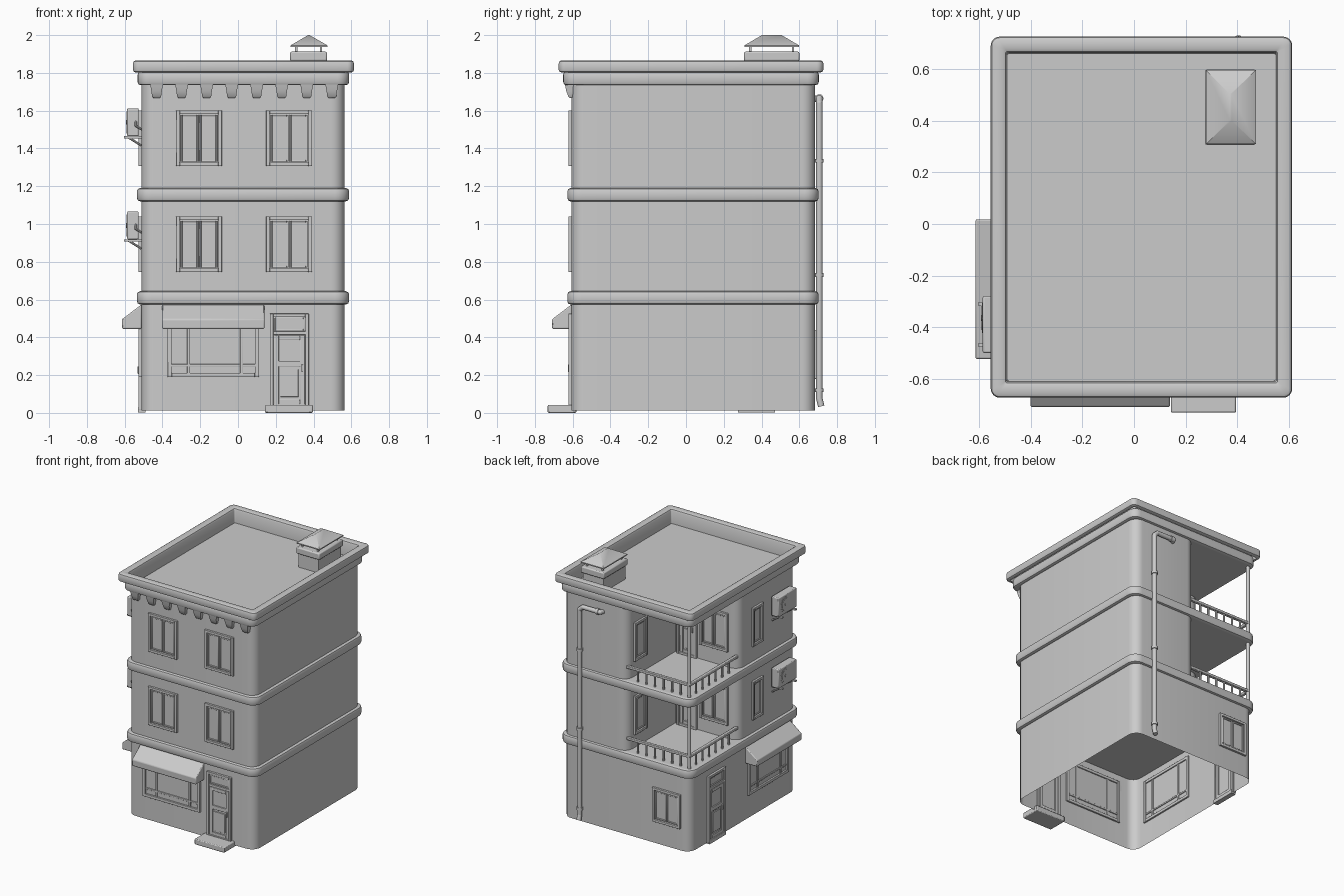
import bpy, bmesh, math
from mathutils import Matrix, Vector

if "Cube" in bpy.data.objects:
    bpy.data.objects.remove(bpy.data.objects["Cube"], do_unlink=True)

COLOR = (0.6, 0.6, 0.6, 1)
plaster = bpy.data.materials.new("light_grey")
plaster.use_nodes = True
plaster.diffuse_color = COLOR
plaster.node_tree.nodes["Principled BSDF"].inputs["Base Color"].default_value = COLOR
parts = []

# Building outline
X0, X1, Y0, Y1 = -0.511, 0.564, -0.606, 0.684
RX, RY = 0.02, 0.10          # inner corner of the balcony recess
R = 0.07


def wall(x, y, degrees):
    """Local frame of a wall: x along it, -y outward, z up."""
    return Matrix.Translation((x, y, 0)) @ Matrix.Rotation(math.radians(degrees), 4, "Z")


FRONT, SIDE, BACK = wall(0, Y0, 0), wall(X0, 0, -90), wall(0, Y1, 180)
RECESS_BACK, RECESS_SIDE = wall(0, RY, 180), wall(RX, 0, -90)


def finish(name, bm, matrix=Matrix(), bevel=0):
    bmesh.ops.recalc_face_normals(bm, faces=bm.faces)
    mesh = bpy.data.meshes.new(name)
    bm.transform(matrix)
    bm.to_mesh(mesh)
    bm.free()
    mesh.materials.append(plaster)
    ob = bpy.data.objects.new(name, mesh)
    bpy.context.collection.objects.link(ob)
    if bevel:
        mod = ob.modifiers.new("bevel", "BEVEL")
        mod.width, mod.segments = bevel, 2
    parts.append(ob)


def rounded(corners, steps=6):
    """Outline with arcs; corners are (x, y, radius), counter-clockwise."""
    loop = []
    for i, (x, y, r) in enumerate(corners):
        p = Vector((x, y))
        a = (Vector(corners[i - 1][:2]) - p).normalized()
        b = (Vector(corners[(i + 1) % len(corners)][:2]) - p).normalized()
        if r <= 0:
            loop.append(p)
            continue
        for k in range(steps + 1):
            t = k / steps * math.pi / 2
            loop.append(p + a * r * (1 - math.sin(t)) + b * r * (1 - math.cos(t)))
    return loop


def loft(name, rings, caps=(True, True), matrix=Matrix(), bevel=0):
    """Skin a list of (outline, z)."""
    bm = bmesh.new()
    rows = [[bm.verts.new((p[0], p[1], z)) for p in loop] for loop, z in rings]
    n = len(rows[0])
    for lo, hi in zip(rows, rows[1:]):
        for i in range(n):
            bm.faces.new((lo[i], lo[(i + 1) % n], hi[(i + 1) % n], hi[i]))
    if caps[0]:
        bm.faces.new(rows[0][::-1])
    if caps[1]:
        bm.faces.new(rows[-1])
    finish(name, bm, matrix, bevel)


def rect(x0, x1, y0, y1, r=0, d=0):
    x0, x1, y0, y1 = x0 + d, x1 - d, y0 + d, y1 - d
    r = max(r - d, 0.008) if r else 0
    return rounded([(x0, y0, r), (x1, y0, r), (x1, y1, r), (x0, y1, r)])


def moulding(name, x0, x1, y0, y1, z0, z1, r, top=True):
    e = 0.016
    profile = [(e + 0.012, z0), (e, z0), (e * 0.3, z0 + e * 0.3), (0, z0 + e),
               (0, z1 - e), (e * 0.3, z1 - e * 0.3), (e, z1), (e + 0.012, z1)]
    loft(name, [(rect(x0, x1, y0, y1, r, d), z) for d, z in profile], (True, top))


def boxes(name, matrix, specs, bevel=0):
    """Boxes as (u0, u1, out0, out1, z0, z1) on a wall, joined in one object."""
    bm = bmesh.new()
    for u0, u1, o0, o1, z0, z1 in specs:
        size = Matrix.Diagonal((u1 - u0, o1 - o0, z1 - z0, 1))
        at = Matrix.Translation(((u0 + u1) / 2, -(o0 + o1) / 2, (z0 + z1) / 2))
        bmesh.ops.create_cube(bm, size=1, matrix=at @ size)
    finish(name, bm, matrix, bevel)


def tube(name, points, r, matrix=Matrix(), sides=12):
    bm = bmesh.new()
    pts = [Vector(p) for p in points]
    for a, b in zip(pts, pts[1:]):
        turn = (b - a).to_track_quat("Z", "Y").to_matrix().to_4x4()
        bmesh.ops.create_cone(bm, cap_ends=True, segments=sides, radius1=r, radius2=r,
                              depth=(b - a).length,
                              matrix=Matrix.Translation((a + b) / 2) @ turn)
    for p in pts[1:-1]:
        bmesh.ops.create_uvsphere(bm, u_segments=sides, v_segments=8, radius=r,
                                  matrix=Matrix.Translation(p))
    finish(name, bm, matrix)


def frame(u0, u1, z0, z1, w, depth, back=-0.012):
    return [(u0, u0 + w, back, depth, z0, z1), (u1 - w, u1, back, depth, z0, z1),
            (u0 + w, u1 - w, back, depth, z0, z0 + w), (u0 + w, u1 - w, back, depth, z1 - w, z1)]


def window(name, matrix, u0, u1, z0, z1, panes=2):
    specs = frame(u0, u1, z0, z1, 0.019, 0.016)
    a, b = u0 + 0.021, u1 - 0.021
    step = (b - a) / panes
    for i in range(panes):
        s, t = a + i * step + 0.003, a + (i + 1) * step - 0.003
        specs += frame(s, t, z0 + 0.023, z1 - 0.023, 0.009, 0.01)
        specs.append((s, t, -0.004, 0.003, z0 + 0.023, z1 - 0.023))
    boxes(name, matrix, specs, 0.002)


def door(name, matrix, u, z, height, width=0.206, transom=True):
    a, b, top = u - width / 2, u + width / 2, z + height
    leaf = top - 0.11 if transom else top - 0.02
    specs = frame(a, b, z, top, 0.018, 0.017)
    specs.append((a + 0.01, b - 0.01, -0.004, 0.003, z, top))
    if transom:
        specs += [(a, b, -0.012, 0.014, leaf, leaf + 0.018)]
        specs += frame(a + 0.02, b - 0.02, leaf + 0.02, top - 0.02, 0.009, 0.01)
    mid = z + (leaf - z) * 0.56
    specs += frame(a + 0.021, b - 0.021, z + 0.015, leaf - 0.003, 0.026, 0.011)
    specs.append((a + 0.04, b - 0.04, 0, 0.011, mid, mid + 0.03))
    specs.append((a + 0.055, b - 0.055, 0, 0.01, z + 0.055, mid - 0.015))
    specs.append((b - 0.04, b - 0.031, 0, 0.02, mid - 0.03, mid + 0.01))
    boxes(name, matrix, specs, 0.002)


def shop_front(name, matrix, u):
    a, b, z0, z1 = u - 0.242, u + 0.242, 0.19, 0.52
    specs = frame(a, b, z0, z1, 0.022, 0.016)
    specs.append((a + 0.01, b - 0.01, -0.004, 0.003, z0 + 0.01, z1 - 0.01))
    specs += [(m - 0.008, m + 0.008, -0.01, 0.011, z0, z1) for m in (u - 0.13, u + 0.15)]
    specs.append((a, b, -0.01, 0.01, 0.245, 0.258))
    boxes(name + "_window", matrix, specs, 0.002)
    profile = [(0, 0.445), (0.102, 0.445), (0.104, 0.495), (0, 0.574)]
    # Profile lies in (out, z); turn it so that it runs along the wall
    turn = Matrix(((0, 0, 1, 0), (-1, 0, 0, 0), (0, 1, 0, 0), (0, 0, 0, 1)))
    loft(name + "_awning", [(profile, u - 0.271), (profile, u + 0.271)], matrix=matrix @ turn,
         bevel=0.006)


# Walls: hollow ground floor, L-shaped upper floors with a corner recess
ground = rect(X0, X1, Y0, Y1, R)
loft("ground_floor_walls", [(ground, 0.013), (ground, 0.61)], (False, False))
upper = rounded([(X0, Y0, R), (X1, Y0, R), (X1, Y1, R), (RX, Y1, R), (RX, RY, 0), (X0, RY, R)])
loft("upper_walls", [(upper, 0.62), (upper, 1.745)])

# Floor bands, cornice, parapet with sunken roof
for name, z in (("lower_band", 0.574), ("upper_band", 1.12)):
    moulding(name, X0 - 0.024, X1 + 0.024, Y0 - 0.022, Y1 + 0.018, z, z + 0.07, 0.075)
moulding("cornice", -0.531, 0.588, -0.65, 0.703, 1.735, 1.808, 0.06, False)
lip = [(0.028, 1.803), (0.012, 1.803), (0.003, 1.808), (0, 1.816), (0, 1.85), (0.004, 1.861),
       (0.014, 1.866), (0.047, 1.866), (0.057, 1.861), (0.062, 1.85), (0.065, 1.757)]
loft("parapet_and_roof", [(rect(-0.556, 0.614, -0.674, 0.727, 0.035, d), z) for d, z in lip],
     (False, True))

# Corbels under the front cornice
for i in range(8):
    u = -0.431 + i * 0.1325
    steps = [(0.018, 0.010, 1.668), (0.024, 0.018, 1.676), (0.028, 0.028, 1.705), (0.034, 0.035, 1.74)]
    loft("corbel", [(rect(u - h, u + h, -d, 0.01), z) for h, d, z in steps], matrix=FRONT)

# Windows on both upper floors, balconies and wall units
for base, sill in ((0.644, 0.746), (1.19, 1.307)):
    head = sill + 0.294
    window("front_window", FRONT, -0.328, -0.085, sill, head)
    window("front_window", FRONT, 0.149, 0.392, sill, head)
    window("side_window", SIDE, 0.06, 0.19, sill, head, 1)
    window("balcony_window", RECESS_BACK, 0.19, 0.43, sill, head)
    window("balcony_side_window", RECESS_SIDE, -0.605, -0.45, sill, head, 1)
    door("balcony_door", RECESS_BACK, 0.085, base, 0.41, 0.165, False)

    # Railing and corner post
    px, py, top = -0.487, 0.655, base + 0.092
    boxes("balcony_rail", Matrix(), [(px - 0.012, RX + 0.02, -py - 0.012, -py + 0.012, top - 0.01, top + 0.01),
                                     (px - 0.012, px + 0.012, -py - 0.012, -RY + 0.02, top - 0.01, top + 0.01)], 0.004)
    for i in range(1, 7):
        for x, y in ((px + (RX - px) * i / 7, py), (px, py + (RY - py) * i / 7)):
            tube("baluster", [(x, y, base - 0.005), (x, y, top)], 0.008, sides=8)
    tube("balcony_post", [(px, py, base - 0.005), (px, py, base + 0.55)], 0.013)

    # Air conditioner on its bracket
    low = base + 0.275
    boxes("air_conditioner", SIDE, [(0.28, 0.50, 0.015, 0.076, low, low + 0.147)], 0.006)
    fan = (0.365, low + 0.073)
    for r, out in ((0.058, 0.078), (0.046, 0.08), (0.012, 0.082)):
        tube("fan_grille", [(fan[0], -0.07, fan[1]), (fan[0], -out, fan[1])], r, SIDE, 24)
    for u in (0.31, 0.47):
        boxes("unit_bracket", SIDE, [(u - 0.008, u + 0.008, 0, 0.092, low - 0.012, low)])
        tube("unit_brace", [(u, -0.07, low - 0.006), (u, 0, low - 0.05)], 0.006, SIDE, 8)
    tube("unit_hose", [(0.495, -0.03, low + 0.08), (0.512, -0.03, low + 0.055), (0.505, 0.01, low + 0.03)],
         0.006, SIDE, 8)

# Ground floor: shop fronts, doors, steps and back window
shop_front("front_shop", FRONT, -0.131)
shop_front("side_shop", SIDE, 0.253)
door("front_door", FRONT, 0.272, 0.03, 0.495)
door("side_door", SIDE, -0.372, 0.015, 0.505)
boxes("front_step", FRONT, [(0.143, 0.396, -0.025, 0.126, 0, 0.042)], 0.006)
boxes("side_step", SIDE, [(-0.47, -0.275, -0.02, 0.018, 0.003, 0.03)])
window("back_window", BACK, 0.2, 0.437, 0.18, 0.44)

# Drainpipe with collars
px, py = 0.405, 0.706
tube("drainpipe", [(0.222, 0.66, 1.66), (0.232, py, 1.665), (px - 0.027, py, 1.665), (px, py, 1.64),
                   (px, py, 0.075), (px, py + 0.01, 0.035)], 0.017)
for z in (0.12, 0.73, 1.335):
    tube("pipe_collar", [(px, py, z - 0.01), (px, py, z + 0.01)], 0.023)
    boxes("pipe_clip", BACK, [(-px - 0.006, -px + 0.006, -0.01, 0.03, z - 0.006, z + 0.006)])
tube("pipe_collar", [(0.242, py, 1.665), (0.262, py, 1.665)], 0.022)

# Chimney with hipped cap
boxes("chimney_shaft", Matrix(), [(0.287, 0.459, -0.587, -0.32, 1.75, 1.87)])
boxes("chimney_band", Matrix(), [(0.276, 0.472, -0.60, -0.307, 1.862, 1.912)], 0.008)
boxes("cap_posts", Matrix(), [(x - 0.006, x + 0.006, -y - 0.006, -y + 0.006, 1.905, 1.95)
                              for x in (0.308, 0.44) for y in (0.34, 0.567)])
eave = rect(0.279, 0.473, 0.31, 0.598)
loft("chimney_cap", [(eave, 1.938), (eave, 1.946), (rect(0.371, 0.379, 0.402, 0.506), 2.0)])

# Smooth the rounded parts and keep the edges
bpy.ops.object.select_all(action="DESELECT")
for ob in parts:
    ob.select_set(True)
bpy.context.view_layer.objects.active = parts[0]
bpy.ops.object.shade_smooth_by_angle(angle=math.radians(35))
